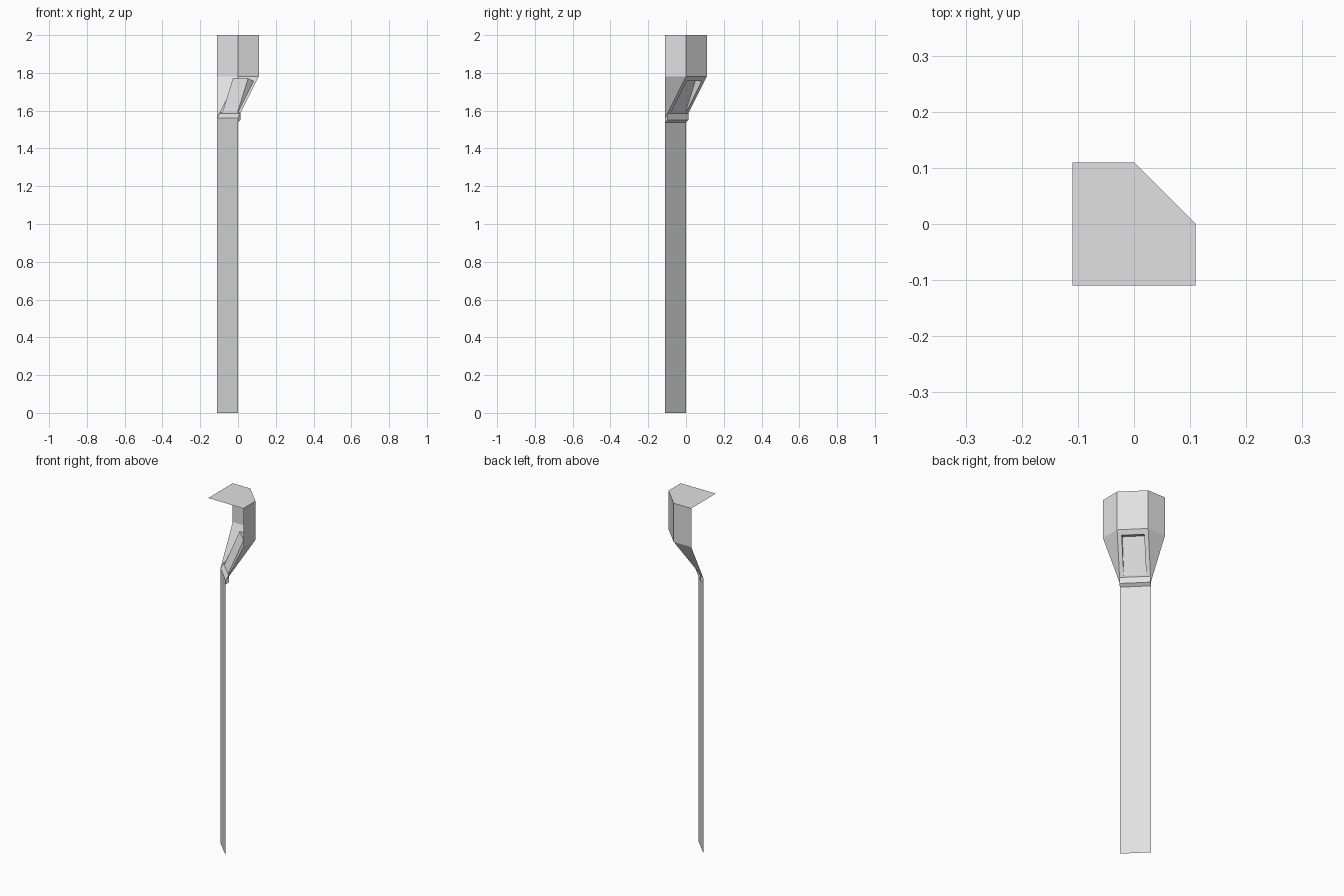
import bpy, bmesh

cube = bpy.data.objects.get("Cube")
if cube:
    bpy.data.objects.remove(cube, do_unlink=True)

grey = bpy.data.materials.new("plain_grey")
grey.use_nodes = True
grey.diffuse_color = (0.75, 0.75, 0.75, 1)
grey.node_tree.nodes["Principled BSDF"].inputs["Base Color"].default_value = (0.75, 0.75, 0.75, 1)

H = 0.055          # half width of the post, measured diagonally
TOP, EAVE, NECK, FOOT = 2.0, 1.78, 1.56, 0.0


def at(s, v, z):
    """Point from diagonal coordinates: s across the post, v outwards."""
    return (s + v, v - s, z)


def slope_v(z):
    """Outward position of the sloping face at a height."""
    return -H + (z - NECK) / (EAVE - NECK) * 2 * H


def sheet(name, faces, mirrored=()):
    """Open sheet object from faces; mirrored faces repeat on both sides."""
    bm = bmesh.new()
    both = [[(-s, v, z) for s, v, z in reversed(f)] for f in mirrored]
    for f in list(faces) + list(mirrored) + both:
        bm.faces.new([bm.verts.new(at(*p)) for p in f])
    bmesh.ops.remove_doubles(bm, verts=bm.verts, dist=0.0001)
    # orient faces outwards, away from the open inner side
    for f in bm.faces:
        c, n = f.calc_center_median(), f.normal
        f.normal_update()
        lean = f.normal.x + f.normal.y
        if lean < -0.001 or (abs(lean) <= 0.001 and f.normal.z < 0):
            f.normal_flip()
    me = bpy.data.meshes.new(name)
    bm.to_mesh(me)
    bm.free()
    me.materials.append(grey)
    ob = bpy.data.objects.new(name, me)
    bpy.context.collection.objects.link(ob)
    return ob


def level(s, v0, v1, z0, z1):
    """Rectangle across the post between two edges."""
    return [(-s, v0, z0), (s, v0, z0), (s, v1, z1), (-s, v1, z1)]


# Long flat post
sheet("post_panel", [level(H, -H, -H, FOOT, NECK)])

# Upper hood: three walls, open on the inner side
sheet("hood_walls",
      [level(H, H, H, EAVE, TOP)],
      [[(H, H, EAVE), (2 * H, 0, EAVE), (2 * H, 0, TOP), (H, H, TOP)]])

# Flat cap over the hood
sheet("hood_cap", [[(0, -2 * H, TOP), (2 * H, 0, TOP), (H, H, TOP),
                    (-H, H, TOP), (-2 * H, 0, TOP)]])

# Sloping neck with a window opening, and triangular cheeks
W, LOW, HIGH = 0.04, 1.59, 1.757
lo, hi = slope_v(LOW), slope_v(HIGH)
sheet("neck_slope",
      [[(-H, -H, NECK), (H, -H, NECK), (W, lo, LOW), (-W, lo, LOW)],
       [(-W, hi, HIGH), (W, hi, HIGH), (H, H, EAVE), (-H, H, EAVE)]],
      [[(H, -H, NECK), (H, H, EAVE), (W, hi, HIGH), (W, lo, LOW)],
       [(H, -H, NECK), (2 * H, 0, EAVE), (H, H, EAVE)]])

# Recess behind the window, deepening towards the top
back, roof = hi - 0.03, HIGH + 0.015
sheet("window_recess",
      [level(W, lo - 0.003, back, LOW, roof),
       level(W, back, hi, roof, HIGH),
       level(W, lo - 0.003, lo, LOW, LOW)],
      [[(W, lo - 0.003, LOW), (W, lo, LOW), (W, hi, HIGH), (W, back, roof)]])

# Small lip where the neck meets the post
F = -H + 0.012
sheet("neck_lip",
      [level(H, -H, F, 1.538, 1.55),
       level(H, F, F, 1.55, LOW),
       level(H, F, lo, LOW, LOW)],
      [[(H, -H, 1.538), (H, F, 1.55), (H, F, LOW), (H, -H, NECK)]])
